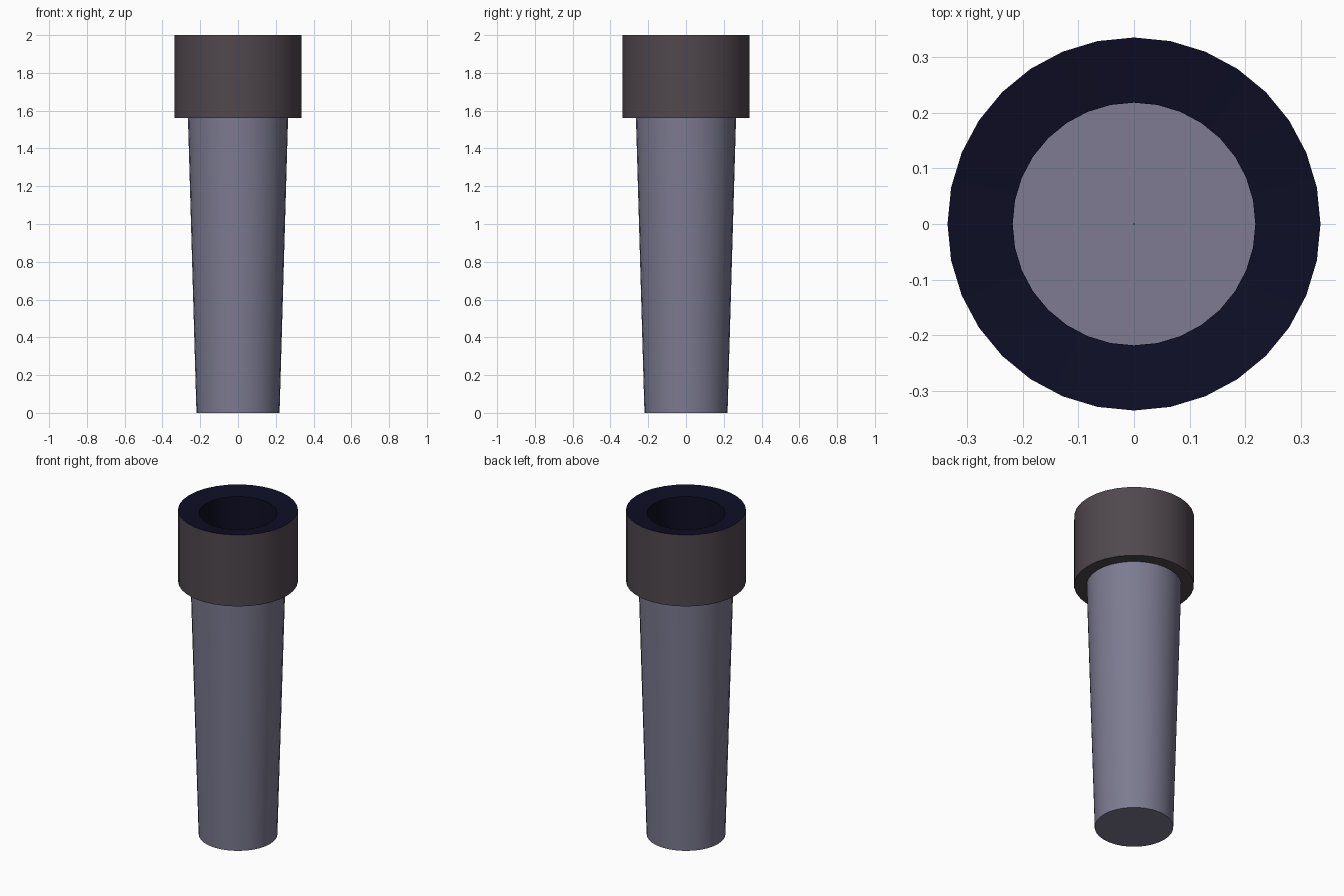
import bpy, bmesh, math

if "Cube" in bpy.data.objects:
    bpy.data.objects.remove(bpy.data.objects["Cube"])

SIDES = 32


def material(name, rgb):
    m = bpy.data.materials.new(name)
    m.diffuse_color = (*rgb, 1.0)
    m.use_nodes = True
    m.node_tree.nodes["Principled BSDF"].inputs["Base Color"].default_value = m.diffuse_color
    return m


def lathe(name, profile, mats, face_mats, cap_start=False):
    """Revolve (radius, z) points about z; face_mats gives one slot per band."""
    bm = bmesh.new()
    rings = []
    for r, z in profile:
        rings.append([bm.verts.new((r * math.cos(2 * math.pi * i / SIDES),
                                    r * math.sin(2 * math.pi * i / SIDES), z))
                      for i in range(SIDES)])
    for k in range(len(rings) - 1):
        a, b = rings[k], rings[k + 1]
        for i in range(SIDES):
            j = (i + 1) % SIDES
            f = bm.faces.new((a[i], a[j], b[j], b[i]))
            f.material_index = face_mats[k]
    if cap_start:
        bm.faces.new(list(reversed(rings[0])))
    me = bpy.data.meshes.new(name)
    bm.to_mesh(me)
    bm.free()
    ob = bpy.data.objects.new(name, me)
    bpy.context.collection.objects.link(ob)
    for m in mats:
        me.materials.append(m)
    bpy.ops.object.select_all(action='DESELECT')
    ob.select_set(True)
    bpy.context.view_layer.objects.active = ob
    bpy.ops.object.shade_smooth_by_angle(angle=math.radians(35))
    return ob


slate = material("slate lavender", (0.205, 0.198, 0.283))
brown = material("dark warm grey", (0.080, 0.065, 0.076))
navy = material("midnight navy", (0.0044, 0.0044, 0.019))

# tapered tube with closed bottom
lathe("tapered_tube", [(0.22, 0), (0.265, 1.56)], [slate], [0], cap_start=True)

# floor inside the tube
lathe("inner_floor", [(0.218, 0.02), (0.001, 0.02)], [slate], [0])

# collar: underside, outer wall, shallow dished rim, then the bore
lathe("collar_and_bore",
      [(0.26, 1.56), (0.335, 1.56), (0.335, 2.0), (0.218, 1.98), (0.218, 0.02)],
      [brown, navy], [0, 0, 1, 1])
